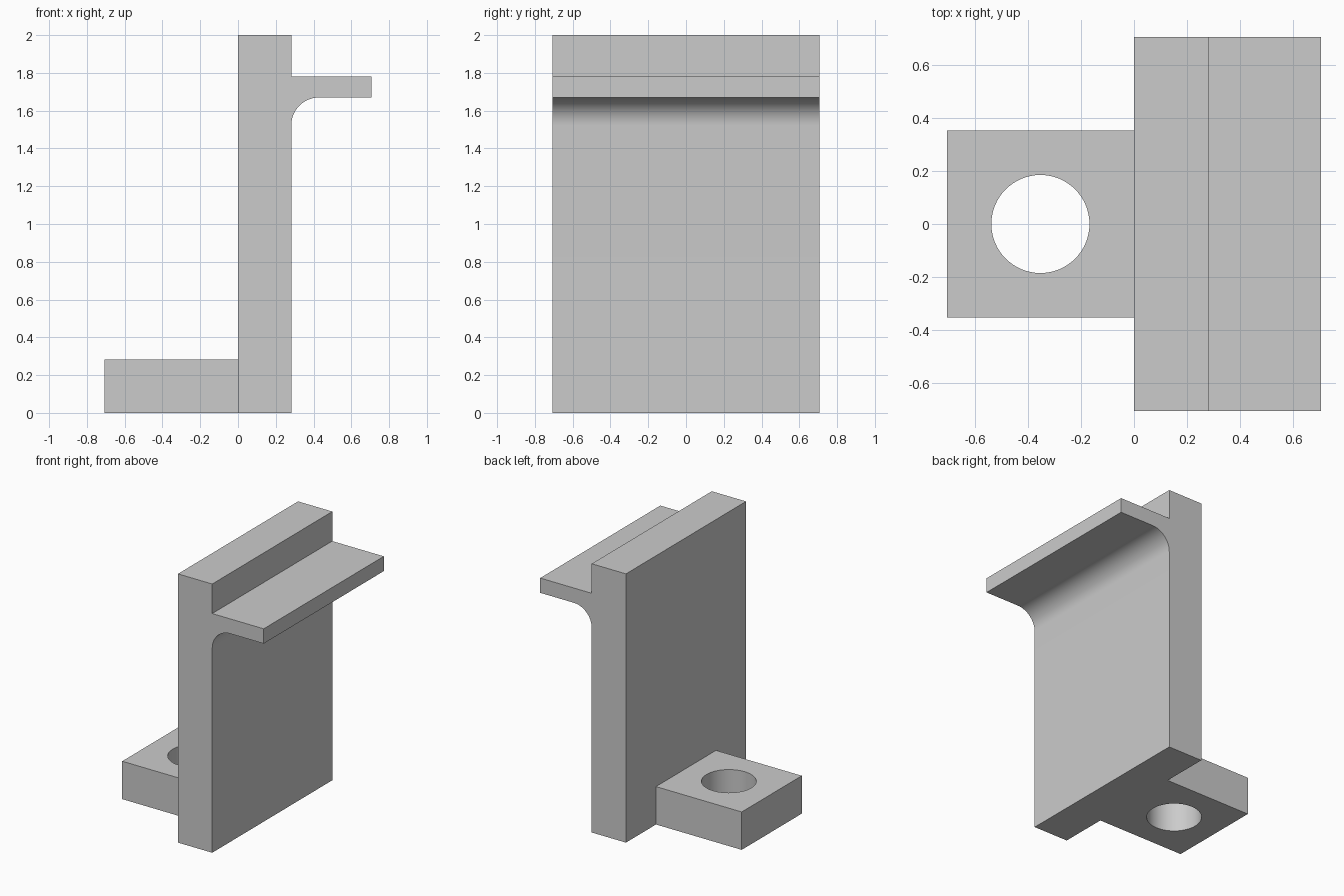
import bpy
import bmesh
from math import sin, cos, pi

cube = bpy.data.objects.get("Cube")
if cube:
    bpy.data.objects.remove(cube, do_unlink=True)

HALF = 0.706           # half of the overall width and depth
WALL = 0.282           # wall thickness, also the foot height
FOOT = 0.353           # half depth of the foot
SHELF_LOW, SHELF_TOP = 1.67, 1.78
FILLET = 0.148
HOLE_R = 0.185

grey = bpy.data.materials.new("light_grey")
grey.use_nodes = True
colour = (0.6, 0.6, 0.6, 1)
grey.diffuse_color = colour
grey.node_tree.nodes["Principled BSDF"].inputs["Base Color"].default_value = colour


def extrude_profile(name, points, direction):
    """Make a solid by sweeping a closed profile along a direction."""
    bm = bmesh.new()
    face = bm.faces.new([bm.verts.new(p) for p in points])
    swept = bmesh.ops.extrude_face_region(bm, geom=[face], use_keep_orig=True)
    verts = [v for v in swept["geom"] if isinstance(v, bmesh.types.BMVert)]
    bmesh.ops.translate(bm, verts=verts, vec=direction)
    bmesh.ops.recalc_face_normals(bm, faces=bm.faces)
    mesh = bpy.data.meshes.new(name)
    bm.to_mesh(mesh)
    bm.free()
    mesh.materials.append(grey)
    obj = bpy.data.objects.new(name, mesh)
    bpy.context.collection.objects.link(obj)
    return obj


def shade(obj):
    bpy.ops.object.select_all(action="DESELECT")
    obj.select_set(True)
    bpy.context.view_layer.objects.active = obj
    bpy.ops.object.shade_smooth_by_angle(angle=pi / 6)


# Upright wall with the shelf and its rounded inner corner
steps = 16
fillet = []
for i in range(steps + 1):
    a = pi / 2 * (1 + i / steps)
    fillet.append((WALL + FILLET + FILLET * cos(a),
                   SHELF_LOW - FILLET + FILLET * sin(a)))
outline = [(0, 0), (0, 2), (WALL, 2), (WALL, SHELF_TOP), (HALF, SHELF_TOP),
           (HALF, SHELF_LOW)] + fillet + [(WALL, 0)]
wall = extrude_profile("wall_and_shelf", [(x, -HALF, z) for x, z in outline],
                       (0, 2 * HALF, 0))
shade(wall)

# Foot plate
corners = [(-HALF, -FOOT), (0, -FOOT), (0, FOOT), (-HALF, FOOT)]
foot = extrude_profile("foot_plate", [(x, y, 0) for x, y in corners], (0, 0, WALL))

# Round bolt hole through the foot
sides = 64
circle = [(-FOOT + HOLE_R * cos(2 * pi * i / sides),
           HOLE_R * sin(2 * pi * i / sides), -0.1) for i in range(sides)]
cutter = extrude_profile("hole_cutter", circle, (0, 0, WALL + 0.2))
cutter.hide_render = True
cutter.display_type = "WIRE"

cut = foot.modifiers.new("bolt_hole", "BOOLEAN")
cut.operation = "DIFFERENCE"
cut.solver = "EXACT"
cut.object = cutter
bpy.ops.object.select_all(action="DESELECT")
foot.select_set(True)
bpy.context.view_layer.objects.active = foot
bpy.ops.object.modifier_apply(modifier=cut.name)
bpy.data.objects.remove(cutter, do_unlink=True)
shade(foot)
